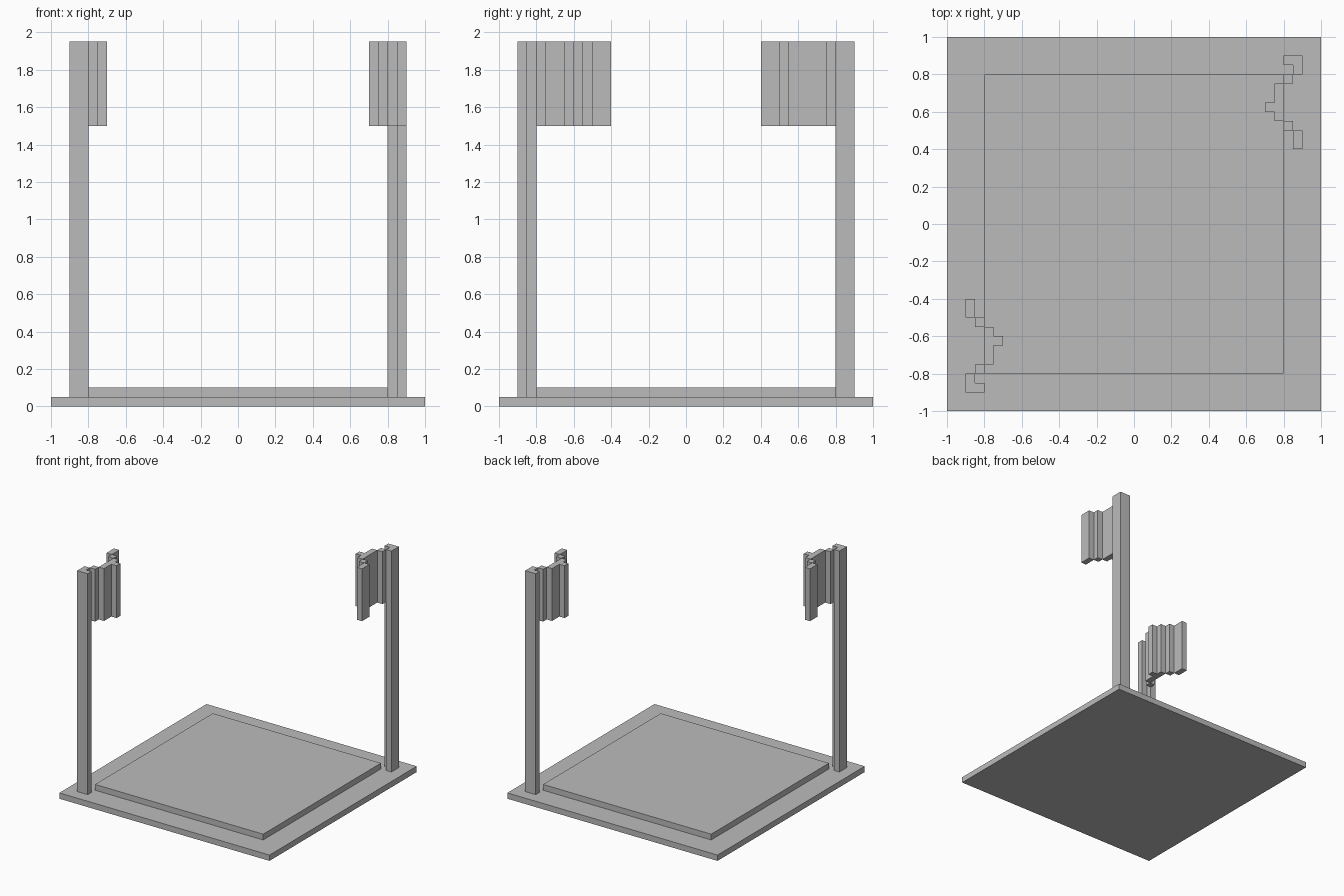
import bpy, bmesh
from mathutils import Matrix, Vector

cube = bpy.data.objects.get("Cube")
if cube:
    bpy.data.objects.remove(cube, do_unlink=True)

grey = bpy.data.materials.new("plain grey")
grey.use_nodes = True
GREY = (0.5, 0.5, 0.5, 1)
grey.diffuse_color = GREY
grey.node_tree.nodes["Principled BSDF"].inputs["Base Color"].default_value = GREY


def build(name, rects, z0, z1, half_turn=False):
    """Make one object from upright blocks, each (x0, x1, y0, y1)."""
    bm = bmesh.new()
    for x0, x1, y0, y1 in rects:
        mid = Vector((x0 + x1, y0 + y1, z0 + z1)) / 2
        size = Matrix.Diagonal((x1 - x0, y1 - y0, z1 - z0, 1))
        bmesh.ops.create_cube(bm, size=1, matrix=Matrix.Translation(mid) @ size)
    if half_turn:
        bm.transform(Matrix.Rotation(3.14159265, 4, 'Z'))
    mesh = bpy.data.meshes.new(name)
    bm.to_mesh(mesh)
    bm.free()
    mesh.materials.append(grey)
    obj = bpy.data.objects.new(name, mesh)
    bpy.context.collection.objects.link(obj)


def build_post(name, half_turn):
    """Extrude an L-shaped section with the notch facing the platform."""
    outline = [(-.9, -.9), (-.8, -.9), (-.8, -.85), (-.85, -.85), (-.85, -.8), (-.9, -.8)]
    bm = bmesh.new()
    face = bm.faces.new([bm.verts.new((x, y, 0.05)) for x, y in outline])
    ext = bmesh.ops.extrude_face_region(bm, geom=[face], use_keep_orig=True)
    top = [g for g in ext["geom"] if isinstance(g, bmesh.types.BMVert)]
    bmesh.ops.translate(bm, verts=top, vec=(0, 0, 1.9))
    bmesh.ops.recalc_face_normals(bm, faces=bm.faces)
    if half_turn:
        bm.transform(Matrix.Rotation(3.14159265, 4, 'Z'))
    mesh = bpy.data.meshes.new(name)
    bm.to_mesh(mesh)
    bm.free()
    mesh.materials.append(grey)
    bpy.context.collection.objects.link(bpy.data.objects.new(name, mesh))


# Base and raised platform
build("base", [(-1, 1, -1, 1)], 0, 0.05)
build("platform", [(-.8, .8, -.8, .8)], 0.05, 0.1)

# Stepped folds of the banner, running away from the post
folds = [
    (-.85, -.8, -.8, -.75),
    (-.8, -.75, -.75, -.65),
    (-.8, -.7, -.65, -.6),
    (-.8, -.75, -.6, -.55),
    (-.85, -.8, -.55, -.5),
    (-.9, -.85, -.5, -.4),
]

# Opposite corners carry the same post and banner, turned half round
for side, turned in (("front_right", False), ("back_left", True)):
    build_post(side + "_post", turned)
    build(side + "_banner", folds, 1.5, 1.95, turned)
